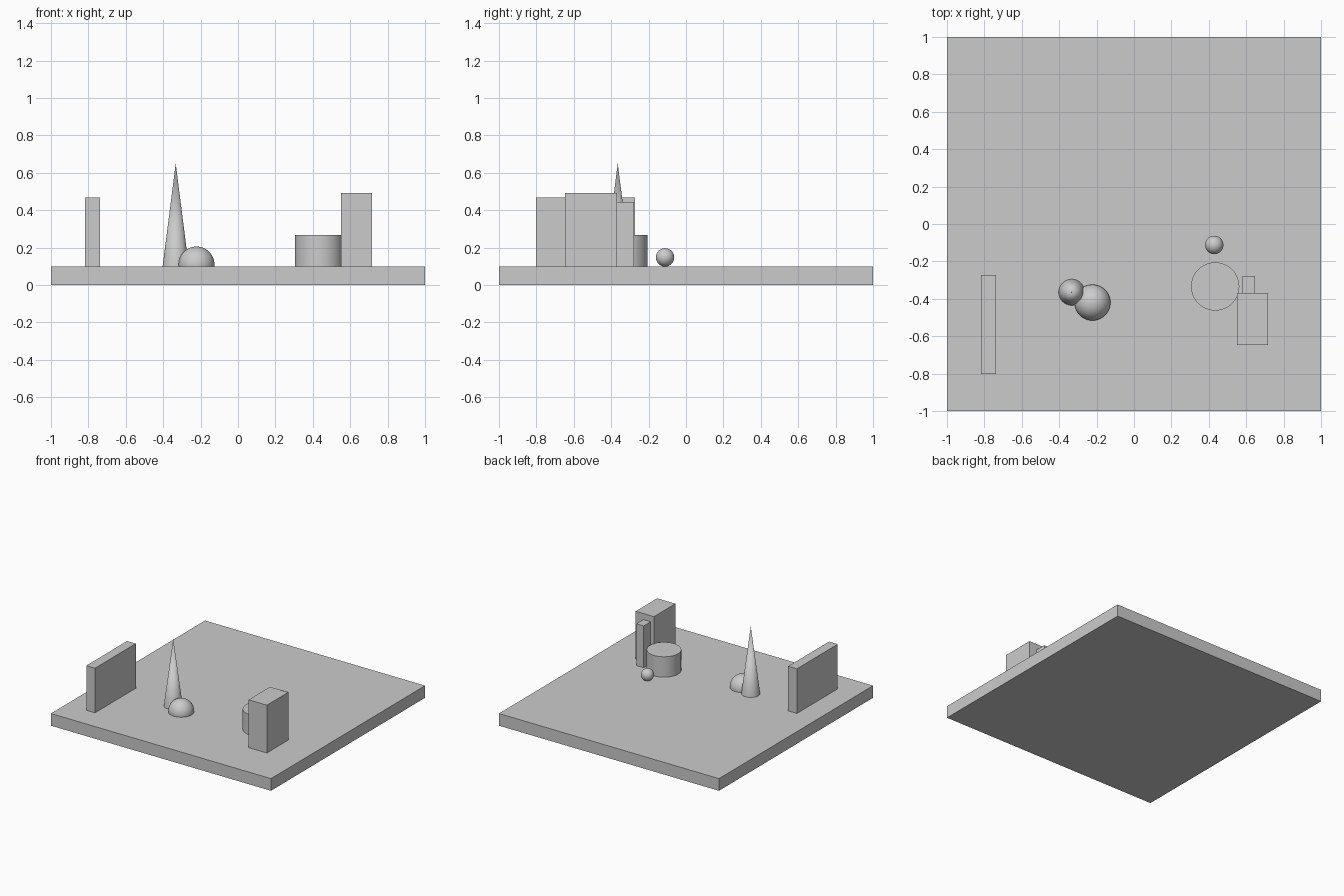
import bpy
import math

cube = bpy.data.objects.get("Cube")
if cube:
    bpy.data.objects.remove(cube, do_unlink=True)

TOP = 0.1  # upper surface of the base slab

# Single grey material
GREY = (0.6, 0.6, 0.6, 1)
grey = bpy.data.materials.new("plain grey")
grey.use_nodes = True
grey.diffuse_color = GREY
bsdf = next(n for n in grey.node_tree.nodes if n.type == 'BSDF_PRINCIPLED')
bsdf.inputs["Base Color"].default_value = GREY


def finish(name, smooth=False):
    obj = bpy.context.object
    obj.name = name
    obj.data.materials.append(grey)
    if smooth:
        bpy.ops.object.shade_smooth_by_angle(angle=math.radians(40))
    return obj


def box(name, x, y, z):
    """Box from (min, max) ranges."""
    ranges = (x, y, z)
    bpy.ops.mesh.primitive_cube_add(size=1, location=[sum(r) / 2 for r in ranges])
    bpy.context.object.scale = [r[1] - r[0] for r in ranges]
    bpy.ops.object.transform_apply(location=False, rotation=False, scale=True)
    return finish(name)


def ball(name, centre, radius):
    bpy.ops.mesh.primitive_uv_sphere_add(segments=48, ring_count=24,
                                         radius=radius, location=centre)
    return finish(name, True)


def tapered(name, x, y, bottom_radius, top_radius, top):
    """Upright round solid standing on the slab."""
    bpy.ops.mesh.primitive_cone_add(vertices=48, radius1=bottom_radius,
                                    radius2=top_radius, depth=top - TOP,
                                    location=(x, y, (top + TOP) / 2))
    return finish(name, True)


# Base slab
box("base_slab", (-1, 1), (-1, 1), (0, TOP))

# Box-shaped pieces
box("long_wall", (-0.817, -0.738), (-0.803, -0.273), (TOP, 0.467))
box("tall_block", (0.55, 0.716), (-0.648, -0.37), (TOP, 0.493))
box("narrow_post", (0.58, 0.647), (-0.372, -0.279), (TOP, 0.443))

# Round pieces
tapered("spire", -0.333, -0.365, 0.07, 0, 0.65)
tapered("drum", 0.434, -0.334, 0.129, 0.129, 0.268)
ball("sunken_dome", (-0.222, -0.42, 0.11), 0.096)
ball("small_ball", (0.429, -0.112, 0.148), 0.049)
